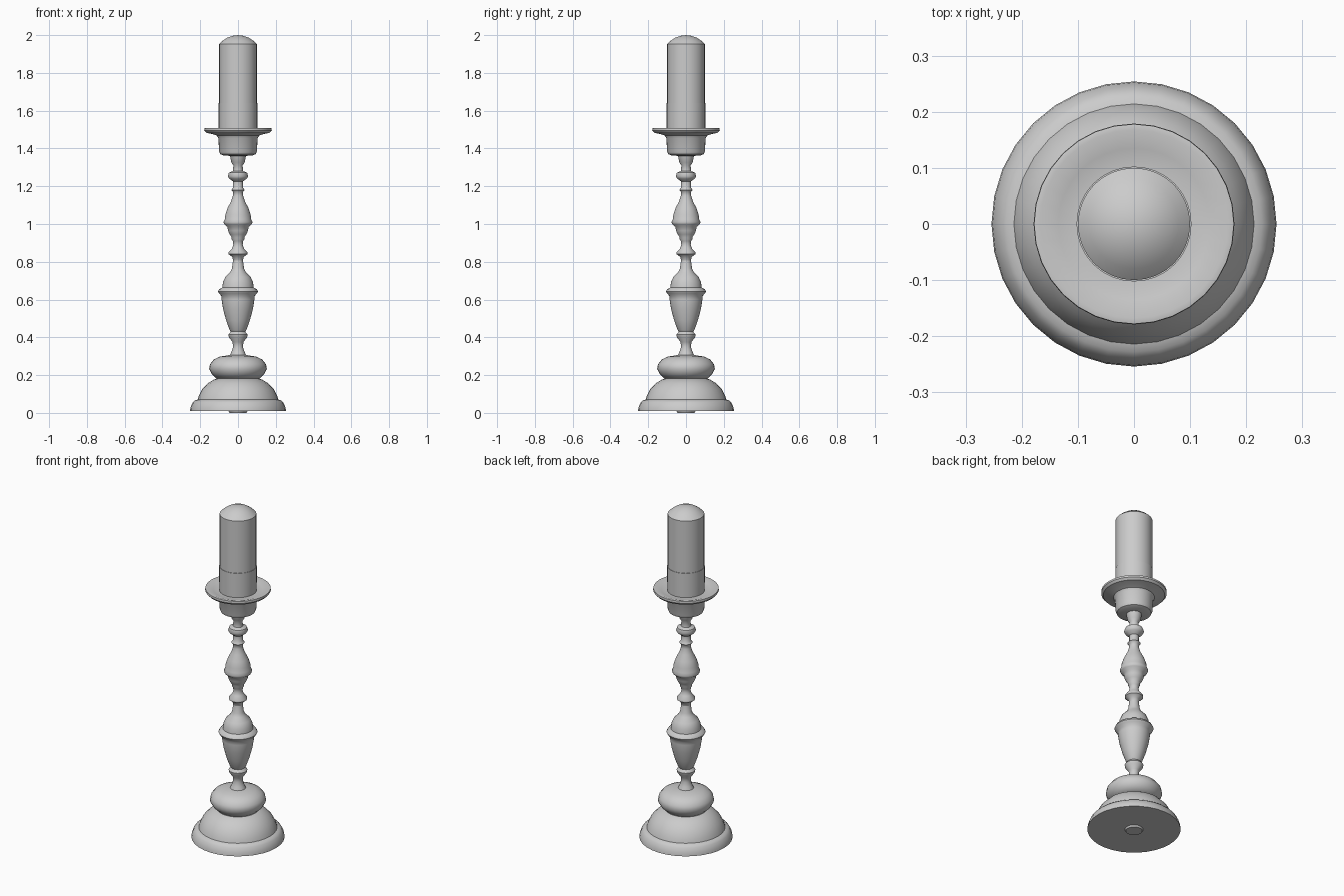
import bpy, bmesh, math


def lathe(name, profile, sides=32, angle=35):
    """Spin (radius, z) points around the z axis; points on the axis become poles."""
    bm = bmesh.new()
    rings = []
    for r, z in profile:
        if r == 0:
            rings.append([bm.verts.new((0, 0, z))] * sides)
        else:
            rings.append([bm.verts.new((r * math.cos(math.tau * i / sides),
                                        r * math.sin(math.tau * i / sides), z))
                          for i in range(sides)])
    for a, b in zip(rings, rings[1:]):
        for i in range(sides):
            j = (i + 1) % sides
            quad = list(dict.fromkeys((a[i], a[j], b[j], b[i])))
            bm.faces.new(quad)
    bmesh.ops.recalc_face_normals(bm, faces=bm.faces)
    mesh = bpy.data.meshes.new(name)
    bm.to_mesh(mesh)
    bm.free()
    ob = bpy.data.objects.new(name, mesh)
    bpy.context.collection.objects.link(ob)
    bpy.ops.object.select_all(action='DESELECT')
    ob.select_set(True)
    bpy.context.view_layer.objects.active = ob
    bpy.ops.object.shade_smooth_by_angle(angle=math.radians(angle))
    return ob


# Stepped foot with a small pad underneath
lathe("base", [(0, 0), (0.045, 0), (0.05, 0.01), (0.254, 0.01), (0.252, 0.028),
               (0.24, 0.055), (0.228, 0.066), (0.214, 0.07), (0.208, 0.09),
               (0.19, 0.125), (0.16, 0.157), (0.13, 0.175), (0.1, 0.185), (0, 0.185)])

# Rounded cushion above the foot
lathe("base_knob", [(0, 0.18), (0.115, 0.182), (0.138, 0.205), (0.153, 0.232),
                    (0.148, 0.258), (0.128, 0.283), (0.095, 0.298),
                    (0.045, 0.306), (0, 0.306)], angle=50)

# Lower stem: neck, ring, vase and dome
lathe("lower_stem", [(0, 0.3), (0.043, 0.305), (0.034, 0.325), (0.026, 0.35),
                     (0.029, 0.375), (0.048, 0.4), (0.051, 0.415), (0.038, 0.43),
                     (0.045, 0.44), (0.063, 0.49), (0.079, 0.55), (0.087, 0.6),
                     (0.087, 0.618), (0.1, 0.632), (0.106, 0.643), (0.1, 0.655),
                     (0.083, 0.664), (0.08, 0.69), (0.067, 0.72), (0.042, 0.745),
                     (0.032, 0.765), (0.026, 0.81), (0, 0.81)], angle=50)

# Upper stem: ring, pear-shaped bulb, two collars and flared top
lathe("upper_stem", [(0, 0.8), (0.026, 0.805), (0.03, 0.825), (0.05, 0.84),
                     (0.05, 0.85), (0.032, 0.87), (0.025, 0.89), (0.027, 0.91),
                     (0.034, 0.92), (0.034, 0.93), (0.044, 0.945), (0.053, 0.965),
                     (0.056, 0.985), (0.072, 0.998), (0.077, 1.01), (0.07, 1.025),
                     (0.067, 1.05), (0.055, 1.085), (0.037, 1.12), (0.027, 1.15),
                     (0.026, 1.17), (0.036, 1.18), (0.026, 1.192), (0.026, 1.225),
                     (0.046, 1.24), (0.054, 1.253), (0.048, 1.272), (0.028, 1.28),
                     (0.024, 1.31), (0.035, 1.325), (0.043, 1.365), (0, 1.365)], angle=50)

# Candle cup with wide drip dish
lathe("drip_dish", [(0, 1.36), (0.075, 1.362), (0.094, 1.37), (0.1, 1.385),
                    (0.104, 1.455), (0.112, 1.468), (0.135, 1.476), (0.168, 1.483),
                    (0.179, 1.495), (0.178, 1.507), (0.168, 1.509), (0.135, 1.498),
                    (0.1, 1.494), (0, 1.494)])

# Thin sleeve around the bottom of the candle
lathe("candle_sleeve", [(0.102, 1.49), (0.1025, 1.64), (0.098, 1.64)])

# Pillar candle with domed top
lathe("candle", [(0, 1.49), (0.1, 1.49), (0.1, 1.953), (0.08, 1.971),
                 (0.057, 1.986), (0.03, 1.996), (0, 2.0)], angle=30)
